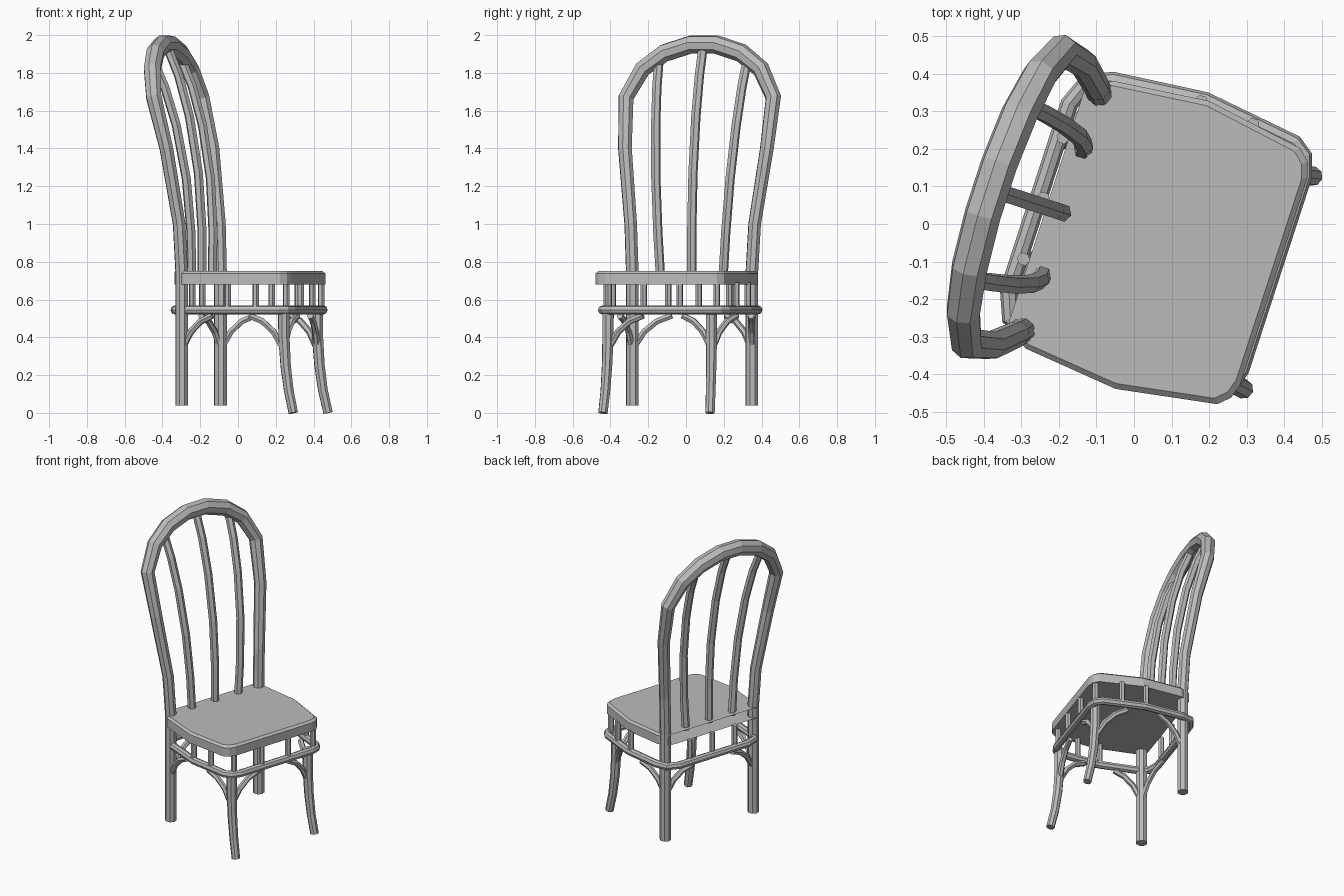
import bpy, bmesh, math
from mathutils import Vector

cube = bpy.data.objects.get("Cube")
if cube:
    bpy.data.objects.remove(cube, do_unlink=True)

# One plain material
grey = bpy.data.materials.new("plain grey")
grey.use_nodes = True
colour = (0.5, 0.5, 0.5, 1)
grey.diffuse_color = colour
grey.node_tree.nodes["Principled BSDF"].inputs["Base Color"].default_value = colour

# The chair is built facing +x, then turned as a whole
TURN = -math.radians(18)
SHIFT = Vector((-0.01, -0.028, 0))


def place(name, mesh):
    mesh.materials.clear()
    mesh.materials.append(grey)
    obj = bpy.data.objects.new(name, mesh)
    bpy.context.collection.objects.link(obj)
    obj.rotation_euler.z = TURN
    obj.location = SHIFT
    return obj


def tube(name, points, radii, closed=False, detail=1):
    """Faceted rod along a path, with one radius or one per point."""
    if not isinstance(radii, (list, tuple)):
        radii = [radii] * len(points)
    curve = bpy.data.curves.new(name + "_path", 'CURVE')
    curve.dimensions = '3D'
    curve.bevel_depth = 1
    curve.bevel_resolution = detail
    curve.use_fill_caps = not closed
    spline = curve.splines.new('POLY')
    spline.points.add(len(points) - 1)
    for p, co, r in zip(spline.points, points, radii):
        p.co = (*co, 1)
        p.radius = r
    spline.use_cyclic_u = closed
    spline.use_smooth = False
    temp = bpy.data.objects.new(name + "_path", curve)
    bpy.context.collection.objects.link(temp)
    deps = bpy.context.evaluated_depsgraph_get()
    mesh = bpy.data.meshes.new_from_object(temp.evaluated_get(deps))
    bpy.data.objects.remove(temp, do_unlink=True)
    for poly in mesh.polygons:
        poly.use_smooth = False
    return place(name, mesh)


def mirrored(half):
    """Closed outline from its left half, listed front to back."""
    return half + [(x, -y) for x, y in reversed(half)]


# Seat: chamfered slab with an open back edge
half_seat = [(0.402, 0.29), (0.39, 0.33), (0.36, 0.358), (0.09, 0.403),
             (-0.17, 0.375), (-0.235, 0.335)]
outline = mirrored(half_seat)
bm = bmesh.new()


def ring(z, inset):
    k = 1 - inset / 0.4
    return [bm.verts.new((x * k if x > 0 else x, y * k, z)) for x, y in outline]


rings = [ring(0.68, 0), ring(0.737, 0), ring(0.75, 0.014)]
bm.faces.new(rings[-1])
bm.faces.new(list(reversed(rings[0])))
count = len(outline)
for low, high in zip(rings, rings[1:]):
    for i in range(count):
        j = (i + 1) % count
        if i != len(half_seat) - 1:
            bm.faces.new((low[i], low[j], high[j], high[i]))
bmesh.ops.recalc_face_normals(bm, faces=bm.faces)
if max(bm.faces, key=lambda f: f.calc_center_median().z).normal.z < 0:
    bmesh.ops.reverse_faces(bm, faces=bm.faces)
seat_mesh = bpy.data.meshes.new("seat")
bm.to_mesh(seat_mesh)
bm.free()
place("seat", seat_mesh)

# Back legs and bowed top in one bent piece
half_arch = [(-0.195, 0.333, 0.04), (-0.195, 0.333, 0.75), (-0.205, 0.345, 1.0),
             (-0.26, 0.395, 1.4), (-0.325, 0.41, 1.67), (-0.36, 0.33, 1.82),
             (-0.38, 0.215, 1.905), (-0.39, 0.07, 1.95)]
arch = half_arch + [(x, -y, z) for x, y, z in reversed(half_arch)]
taper = [0.035, 0.035, 0.035, 0.038, 0.043, 0.047, 0.05, 0.05]
tube("back_frame", arch, taper + taper[::-1], detail=2)

# Back slats fan out and curve rearward
for name, low, high, top in (("right", -0.175, -0.245, 1.86),
                             ("middle", 0, 0, 1.93),
                             ("left", 0.175, 0.245, 1.86)):
    path = []
    for x, t in ((-0.19, 0), (-0.19, 0.2), (-0.21, 0.45), (-0.26, 0.7),
                 (-0.32, 0.88), (-0.38, 1)):
        path.append((x, low + (high - low) * t, 0.73 + (top - 0.73) * t))
    tube(name + "_back_slat", path, 0.025)

# Rail hoop under the seat
RAIL_Y = 0.02
half_rail = [(0.39, 0.27), (0.375, 0.32), (0.34, 0.345), (0.08, 0.38),
             (-0.17, 0.355), (-0.235, 0.33), (-0.262, 0.26)]
tube("lower_rail", [(x, y + RAIL_Y, 0.545) for x, y in mirrored(half_rail)],
     0.024, closed=True, detail=2)

# Short spindles between rail and seat
spots = [(0.385, 0.1), (0.37, 0.3), (0.22, 0.36), (0.07, 0.375), (-0.25, 0.17)]
spindles = [(x, y * s) for x, y in spots for s in (-1, 1)] + [(-0.25, 0)]
for x, y in spindles:
    tube("spindle", [(x, y + RAIL_Y, 0.55), (x, y + RAIL_Y, 0.69)], 0.018)

# Front legs sweep forward, with braces curving up to the rail
for side, s in (("left", 1), ("right", -1)):
    tube(side + "_front_leg",
         [(x, s * y, z) for x, y, z in
          ((0.358, 0.288, 0.55), (0.36, 0.288, 0.4), (0.37, 0.29, 0.25),
           (0.388, 0.293, 0.12), (0.415, 0.298, 0))],
         [0.032, 0.031, 0.029, 0.027, 0.026], detail=2)
    for corner, foot, ends in (
            ("front", (0.36, 0.29), ((0.37, 0.11), (0.18, 0.35))),
            ("back", (-0.195, 0.333), ((-0.25, 0.15), (-0.02, 0.365)))):
        for ex, ey in ends:
            a = Vector(foot)
            b = Vector((ex, ey))
            path = []
            for t, z in ((0.05, 0.35), (0.3, 0.43), (0.62, 0.485), (1, 0.515)):
                p = a.lerp(b, t)
                path.append((p.x, s * p.y + RAIL_Y * t, z))
            tube(f"{side}_{corner}_brace", path, 0.018)
